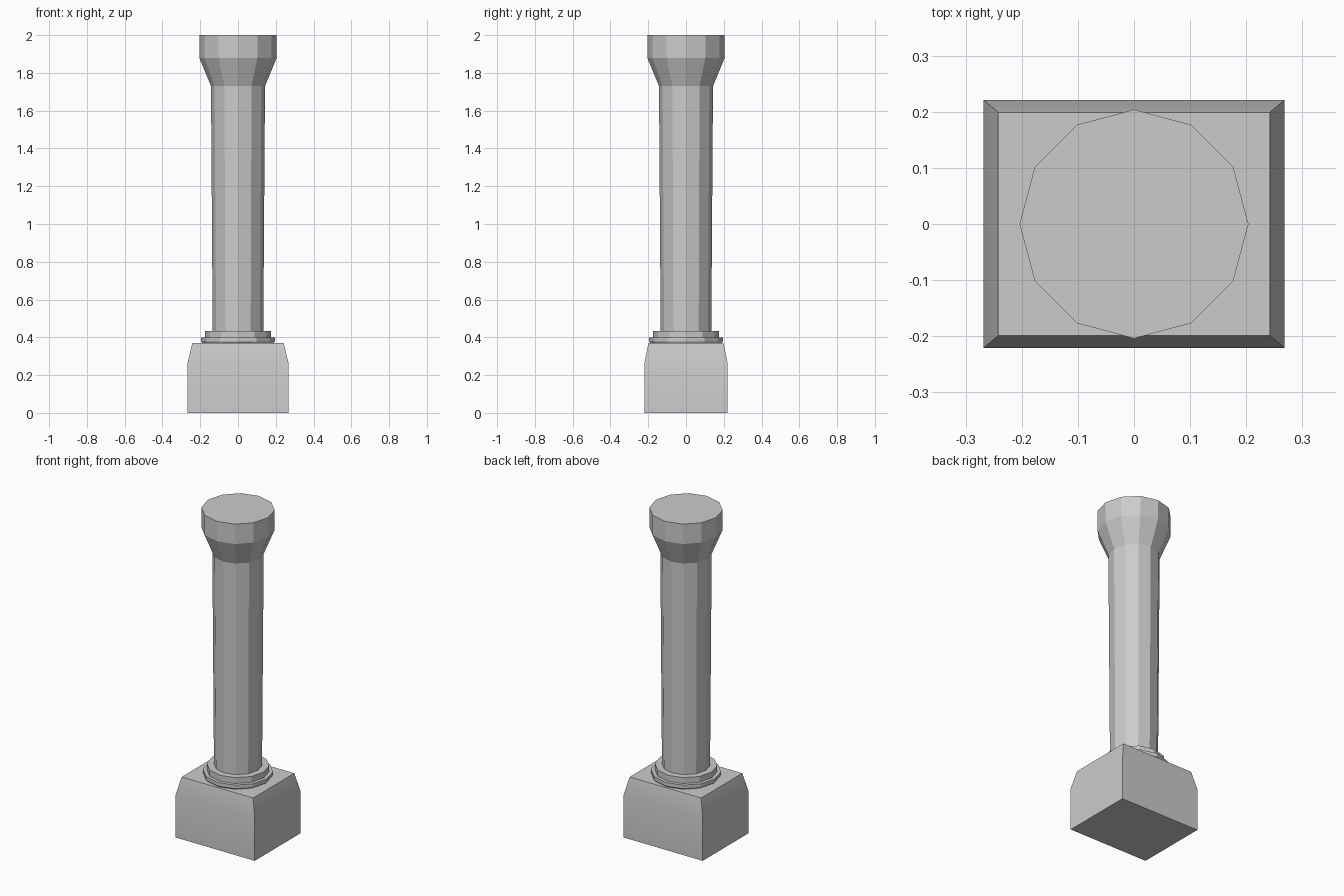
import bpy, bmesh, math

cube = bpy.data.objects.get("Cube")
if cube:
    bpy.data.objects.remove(cube, do_unlink=True)

GREY = (0.6, 0.6, 0.6, 1.0)
stone = bpy.data.materials.new("grey_stone")
stone.use_nodes = True
stone.diffuse_color = GREY
stone.node_tree.nodes["Principled BSDF"].inputs["Base Color"].default_value = GREY


def circle(radius, z, sides=12):
    turn = 2 * math.pi / sides
    return [(radius * math.cos(i * turn), radius * math.sin(i * turn), z) for i in range(sides)]


def rectangle(half_x, half_y, z):
    return [(sx * half_x, sy * half_y, z) for sx, sy in ((-1, -1), (1, -1), (1, 1), (-1, 1))]


def loft(name, sections):
    """Closed solid through a stack of horizontal sections."""
    bm = bmesh.new()
    rings = [[bm.verts.new(p) for p in section] for section in sections]
    n = len(rings[0])
    for low, high in zip(rings, rings[1:]):
        for i in range(n):
            j = (i + 1) % n
            bm.faces.new((low[i], low[j], high[j], high[i]))
    bm.faces.new(rings[0][::-1])
    bm.faces.new(rings[-1])
    mesh = bpy.data.meshes.new(name)
    bm.to_mesh(mesh)
    bm.free()
    mesh.materials.append(stone)
    obj = bpy.data.objects.new(name, mesh)
    bpy.context.collection.objects.link(obj)
    return obj


# Block with sloped shoulders, softly shaded where the slope begins
base = loft("base_block", [rectangle(0.268, 0.221, 0),
                           rectangle(0.268, 0.221, 0.26),
                           rectangle(0.242, 0.199, 0.369)])
bpy.ops.object.select_all(action="DESELECT")
base.select_set(True)
bpy.context.view_layer.objects.active = base
bpy.ops.object.shade_smooth_by_angle(angle=math.radians(20))

# Stepped rings under the shaft
loft("lower_ring", [circle(0.188, 0.369), circle(0.195, 0.379), circle(0.195, 0.398)])
loft("upper_ring", [circle(0.174, 0.398), circle(0.174, 0.434)])

# Slightly widening shaft and flared capital
loft("shaft", [circle(0.134, 0.434), circle(0.143, 1.73)])
loft("capital", [circle(0.143, 1.73), circle(0.204, 1.878), circle(0.204, 2.0)])
